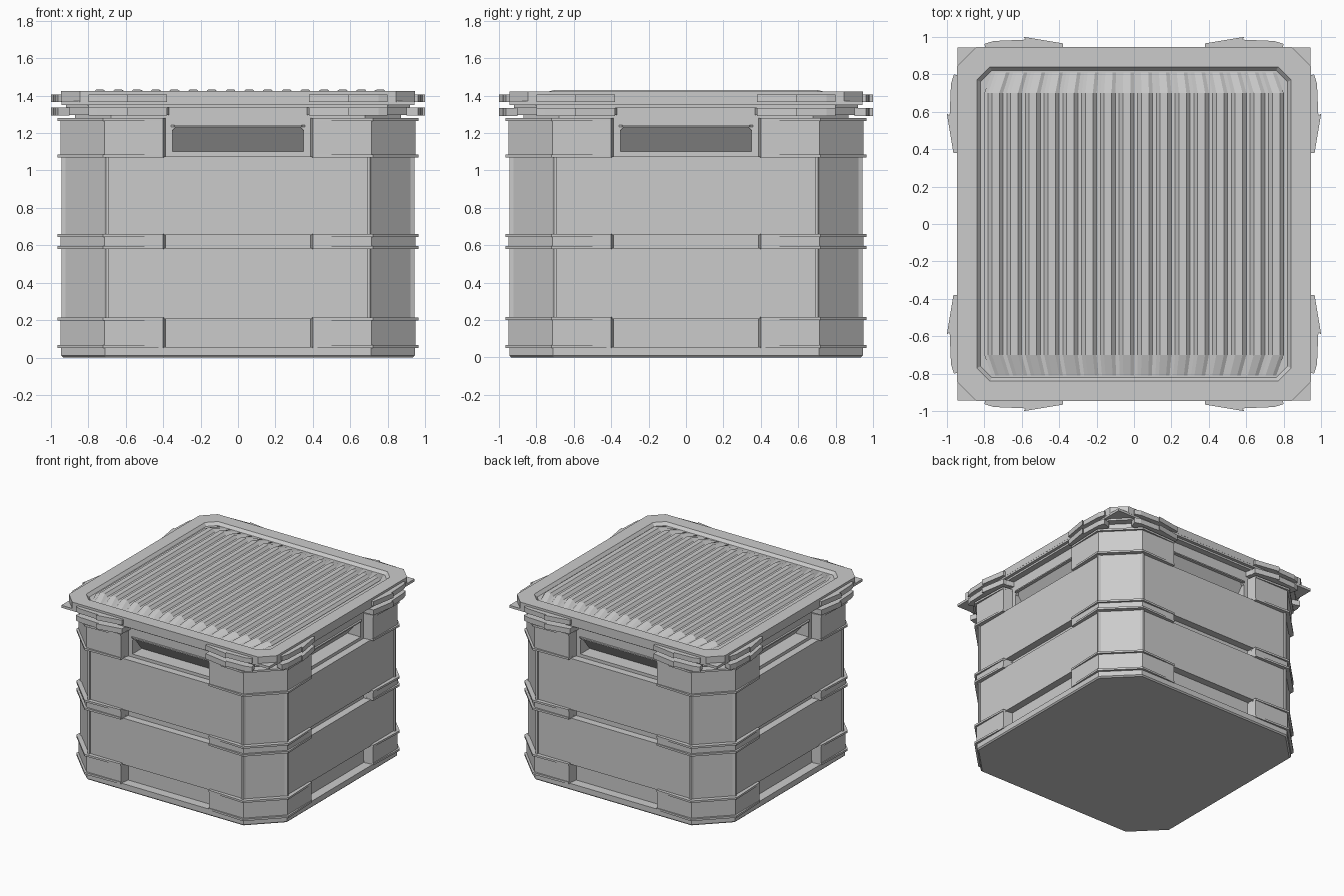
import bpy, bmesh, math
from mathutils import Matrix, Vector

if "Cube" in bpy.data.objects:
    bpy.data.objects.remove(bpy.data.objects["Cube"])


def finish(name, bm):
    bmesh.ops.recalc_face_normals(bm, faces=bm.faces)
    me = bpy.data.meshes.new(name)
    bm.to_mesh(me)
    bm.free()
    ob = bpy.data.objects.new(name, me)
    bpy.context.collection.objects.link(ob)
    return ob


def octagon(h, a, z):
    pts = [(a, -h), (h, -a), (h, a), (a, h), (-a, h), (-h, a), (-h, -a), (-a, -h)]
    return [Vector((x, y, z)) for x, y in pts]


def loft(name, sections):
    """Closed stack of octagons given as (half width, half flat, z)."""
    bm = bmesh.new()
    rings = [[bm.verts.new(p) for p in octagon(*s)] for s in sections]
    for r, s in zip(rings, rings[1:]):
        for i in range(8):
            j = (i + 1) % 8
            bm.faces.new((r[i], r[j], s[j], s[i]))
    bm.faces.new(rings[0])
    bm.faces.new(rings[-1])
    return finish(name, bm)


def add_prism(bm, poly, z0, z1, matrix):
    lo = [bm.verts.new(matrix @ Vector((x, y, z0))) for x, y in poly]
    hi = [bm.verts.new(matrix @ Vector((x, y, z1))) for x, y in poly]
    bm.faces.new(lo)
    bm.faces.new(hi)
    for i in range(len(poly)):
        j = (i + 1) % len(poly)
        bm.faces.new((lo[i], lo[j], hi[j], hi[i]))


def four_way(name, layers, mirror=False):
    """Repeat prisms (polygon, z0, z1) on all four sides, optionally mirrored."""
    bm = bmesh.new()
    for k in range(4):
        for sx in ((1, -1) if mirror else (1,)):
            m = Matrix.Rotation(k * math.pi / 2, 4, 'Z') @ Matrix.Diagonal((sx, 1, 1, 1))
            for poly, z0, z1 in layers:
                add_prism(bm, poly, z0, z1, m)
    return finish(name, bm)


def corner(h, end=0.40, end_h=None):
    """Plan of a piece wrapping one chamfered corner."""
    a, e, i = 0.71 + 0.414 * (h - 0.94), end_h or h, 0.85
    return [(end, e), (a, h), (h, a), (e, end), (i, end - 0.015), (i, 0.66), (0.66, i), (end - 0.015, i)]


# recessed inner body with sloped grip pockets
core = loft("body_core", [(0.87, 0.68, 0.03), (0.87, 0.68, 1.36)])
bm = bmesh.new()
for k in range(4):
    m = Matrix.Rotation(k * math.pi / 2, 4, 'Z')
    front = [(-0.35, 1.10), (0.35, 1.10), (0.35, 1.215), (0.33, 1.235), (-0.33, 1.235), (-0.35, 1.215)]
    f = [bm.verts.new(m @ Vector((x, -0.90, z))) for x, z in front]
    b = [bm.verts.new(m @ Vector((x, -0.75 - (z - 1.10) * 0.8, z))) for x, z in front]
    bm.faces.new(f)
    bm.faces.new(b)
    for i in range(6):
        j = (i + 1) % 6
        bm.faces.new((f[i], f[j], b[j], b[i]))
cutter = finish("grip_cutter", bm)
cutter.hide_render = True
cutter.hide_viewport = True
mod = core.modifiers.new("grips", 'BOOLEAN')
mod.operation = 'DIFFERENCE'
mod.solver = 'EXACT'
mod.object = cutter

# thin visor above each grip
four_way("grip_visor", [([(-0.37, 0.86), (0.37, 0.86), (0.34, 0.885), (-0.34, 0.885)], 1.233, 1.243)])

# base plate and the two wall panels
loft("base_plate", [(0.935, 0.705, 0), (0.945, 0.712, 0.01), (0.945, 0.712, 0.055)])
loft("lower_wall_panel", [(0.93, 0.706, 0.205), (0.93, 0.706, 0.585)])
loft("upper_wall_panel", [(0.93, 0.706, 0.655), (0.93, 0.706, 1.075)])

# vertical ribs beside the corner chamfers
rib = [(0.69, 0.90), (0.69, 0.944), (0.705, 0.944), (0.715, 0.92)]
four_way("corner_ribs", [(rib, 0.21, 0.585), (rib, 0.655, 1.075)], mirror=True)

# corner guards: band body with a projecting lip at top and bottom
for name, z0, z1 in (("bottom", 0.05, 0.215), ("middle", 0.58, 0.66), ("top", 1.07, 1.28)):
    lip = corner(0.965, end_h=0.952)
    four_way(name + "_corner_guards", [
        (corner(0.948), z0 + 0.012, z1 - 0.012),
        (lip, z0, z0 + 0.016),
        (lip, z1 - 0.016, z1)])

# collar under the lid
four_way("lid_collar_corners", [(corner(0.93, 0.38), 1.295, 1.335)])

# lid: square flange, then chamfered rim with sunken centre
sq = 0.944
loft("lid_underside", [(0.92, 0.80, 1.335), (0.92, 0.80, 1.36)])
loft("lid_flange", [(sq, sq - 0.001, 1.35), (sq, sq - 0.001, 1.37)])
loft("lid_rim", [(0.945, 0.845, 1.365), (0.945, 0.845, 1.423), (0.84, 0.77, 1.423),
                 (0.82, 0.76, 1.40)])

# corrugated lid panel, ridges fading out at both ends
bm = bmesh.new()
n, w = 16, 0.10
cols = []
for i in range(n):
    x = -0.80 + i * w
    cols += [(x, 0), (x + 0.02, 0), (x + 0.04, 1), (x + 0.08, 1)]
cols.append((0.80, 0))
rows = [(-0.81, 0), (-0.70, 1), (0.70, 1), (0.81, 0)]
grid = [[bm.verts.new((x * (0.95 if not ry else 1), y, 1.402 + 0.028 * cx * ry + 0.008 * ry))
         for x, cx in cols] for y, ry in rows]
for r, s in zip(grid, grid[1:]):
    for i in range(len(cols) - 1):
        bm.faces.new((r[i], r[i + 1], s[i + 1], s[i]))
panel = finish("lid_corrugated_panel", bm)
for v in panel.data.vertices:
    v.co.z = min(v.co.z, 1.431)

# stepped clips on the lid edge and on the collar, two per side
clip = [(0.38, 0.90), (0.38, 0.965), (0.59, 1.0), (0.58, 0.985), (0.75, 0.978), (0.80, 0.962), (0.78, 0.90)]
four_way("lid_clips", [(clip, 1.365, 1.405)], mirror=True)
four_way("collar_clips", [(clip, 1.292, 1.335)], mirror=True)
